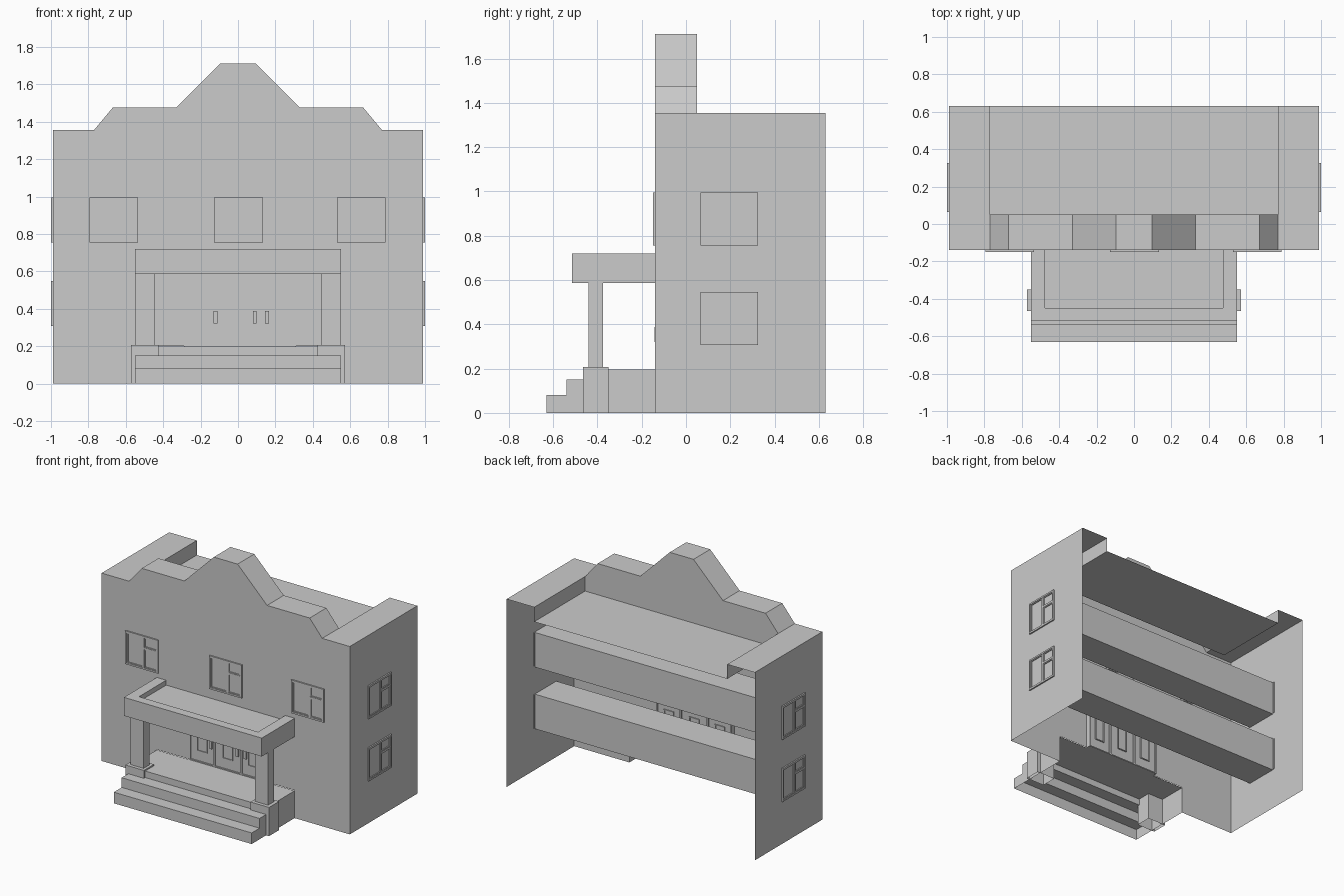
import bpy, bmesh
from mathutils import Matrix

if "Cube" in bpy.data.objects:
    bpy.data.objects.remove(bpy.data.objects["Cube"])


def make(name, polys):
    """Mesh object from a list of polygons (point lists), welded together."""
    bm = bmesh.new()
    for p in polys:
        bm.faces.new([bm.verts.new(c) for c in p])
    bmesh.ops.remove_doubles(bm, verts=bm.verts, dist=1e-5)
    bmesh.ops.recalc_face_normals(bm, faces=bm.faces)
    me = bpy.data.meshes.new(name)
    bm.to_mesh(me)
    bm.free()
    ob = bpy.data.objects.new(name, me)
    bpy.context.collection.objects.link(ob)
    return ob


def box_polys(x0, x1, y0, y1, z0, z1, top=True, bottom=True):
    a = [(x0, y0), (x1, y0), (x1, y1), (x0, y1)]
    polys = [[(*a[i], z0), (*a[(i + 1) % 4], z0), (*a[(i + 1) % 4], z1), (*a[i], z1)]
             for i in range(4)]
    if top:
        polys.append([(*p, z1) for p in a])
    if bottom:
        polys.append([(*p, z0) for p in a][::-1])
    return polys


def box(name, *d, **kw):
    return make(name, box_polys(*d, **kw))


def frame(name, x0, x1, z0, z1, t, y0, y1):
    """Rectangular ring standing in the xz plane."""
    out = [(x0, z0), (x1, z0), (x1, z1), (x0, z1)]
    inn = [(x0 + t, z0 + t), (x1 - t, z0 + t), (x1 - t, z1 - t), (x0 + t, z1 - t)]
    polys = []
    for i in range(4):
        j = (i + 1) % 4
        for y in (y0, y1):
            polys.append([(p[0], y, p[1]) for p in (out[i], out[j], inn[j], inn[i])])
        for r in (out, inn):
            polys.append([(r[i][0], y0, r[i][1]), (r[j][0], y0, r[j][1]),
                          (r[j][0], y1, r[j][1]), (r[i][0], y1, r[i][1])])
    return make(name, polys)


W, C, H, R = 0.99, 0.77, 1.355, 1.25      # half width, cap inner edge, wall top, roof level
F, P, B = -0.14, 0.05, 0.63               # facade, parapet back, rear

# Stepped gable facade with openings for the porch and the doors
gable = [(C, H), (0.67, 1.475), (0.33, 1.475), (0.095, 1.71),
         (-0.095, 1.71), (-0.33, 1.475), (-0.67, 1.475), (-C, H)]
outline = [(-W, 0), (-0.55, 0), (-0.55, 0.2), (-0.29, 0.2), (-0.29, 0.525), (0.31, 0.525),
           (0.31, 0.2), (0.55, 0.2), (0.55, 0), (W, 0), (W, H)] + gable + [(-W, H)]
make("front_wall", [[(x, F, z) for x, z in outline]])

# Thick parapet behind the gable
strip = [[(a[0], F, a[1]), (b[0], F, b[1]), (b[0], P, b[1]), (a[0], P, a[1])]
         for a, b in zip(gable, gable[1:])]
make("parapet", strip + [[(x, P, z) for x, z in [(-C, R), (C, R)] + gable]])

# Sheet side walls with wall caps and the sunken roof (rear is open)
shell = [[(-C, P, R), (C, P, R), (C, B, R), (-C, B, R)]]
for s in (-1, 1):
    shell.append([(s * W, F, 0), (s * W, B, 0), (s * W, B, H), (s * W, F, H)])
    shell.append([(s * W, F, H), (s * W, B, H), (s * C, B, H), (s * C, P, H), (s * C, F, H)])
    shell.append([(s * C, P, H), (s * C, B, H), (s * C, B, R), (s * C, P, R)])
make("side_walls_and_roof", shell)

# Bars running across the inside between the side windows
for name, z in (("lower", 0.30), ("upper", 0.745)):
    box(name + "_cross_bar", -0.985, 0.985, 0.07, 0.315, z, z + 0.25)


def window(name, m):
    """Window in local xz, centred at the origin, facing -y, then placed."""
    parts = [frame(name + "_frame", -0.13, 0.13, -0.12, 0.12, 0.012, -0.01, 0.005),
             box(name + "_mullion", 0.008, 0.02, -0.009, 0.004, -0.108, 0.108),
             box(name + "_transom", 0.02, 0.118, -0.009, 0.004, 0.026, 0.038),
             frame(name + "_left_sash", -0.118, 0.008, -0.108, 0.108, 0.006, -0.006, 0.004),
             frame(name + "_lower_sash", 0.02, 0.118, -0.108, 0.026, 0.006, -0.006, 0.004),
             frame(name + "_upper_sash", 0.02, 0.118, 0.038, 0.108, 0.006, -0.006, 0.004)]
    for p in parts:
        p.data.transform(m)


for name, x in (("left", -0.665), ("middle", 0.003), ("right", 0.658)):
    window(f"front_{name}_window", Matrix.Translation((x, F, 0.875)))
for side, s in (("right", 1), ("left", -1)):
    for level, z in (("lower", 0.427), ("upper", 0.875)):
        window(f"{side}_{level}_window",
               Matrix.Translation((s * W, 0.195, z)) @ Matrix.Rotation(s * 1.5707963, 4, 'Z'))

# Porch floor and steps, hollow underneath
prof = [(-0.63, 0), (-0.63, 0.08), (-0.54, 0.08), (-0.54, 0.15),
        (-0.45, 0.15), (-0.45, 0.197), (F, 0.197)]
steps = [[(-0.55, *a), (0.55, *a), (0.55, *b), (-0.55, *b)] for a, b in zip(prof, prof[1:])]
steps += [[(x, *p) for p in prof + [(F, 0)]] for x in (-0.55, 0.55)]
make("porch_steps", steps)

# Columns on pedestals
for side, s in (("left", -1), ("right", 1)):
    box(side + "_pedestal", *sorted((s * 0.425, s * 0.573)), -0.465, -0.35, 0, 0.207, bottom=False)
    box(side + "_column", *sorted((s * 0.445, s * 0.548)), -0.44, -0.375, 0.207, 0.587)

# Porch roof with a sunken top
z0, z1, zf = 0.587, 0.72, 0.685
roof = box_polys(-0.55, 0.55, -0.515, F, z0, z1, top=False)
roof += [[(-0.55, -0.515, z1), (0.55, -0.515, z1), (0.475, -0.45, z1), (-0.475, -0.45, z1)],
         [(-0.475, -0.45, zf), (0.475, -0.45, zf), (0.475, F, zf), (-0.475, F, zf)],
         [(-0.475, -0.45, zf), (0.475, -0.45, zf), (0.475, -0.45, z1), (-0.475, -0.45, z1)]]
for s in (-1, 1):
    roof.append([(s * 0.55, -0.515, z1), (s * 0.55, F, z1), (s * 0.475, F, z1), (s * 0.475, -0.45, z1)])
    roof.append([(s * 0.475, -0.45, z1), (s * 0.475, F, z1), (s * 0.475, F, zf), (s * 0.475, -0.45, zf)])
make("porch_roof", roof)

# Three doors set into the front opening: frame, leaf, glass surround, handle
doors = (("left", -0.29, -0.192, -0.12), ("middle", -0.095, 0.012, 0.09), ("right", 0.12, 0.215, 0.155))
for name, x, gx, hx in doors:
    x1 = x + (0.215 if name == "middle" else 0.195 if name == "left" else 0.19)
    frame(name + "_door_frame", x, x1, 0.197, 0.525, 0.008, F, -0.105)
    box(name + "_door", x + 0.008, x1 - 0.008, -0.132, -0.115, 0.205, 0.517)
    frame(name + "_door_glass_frame", gx - 0.04, gx + 0.04, 0.275, 0.475, 0.006, -0.138, -0.108)
    box(name + "_door_handle", hx - 0.01, hx + 0.01, -0.143, -0.13, 0.32, 0.387)
